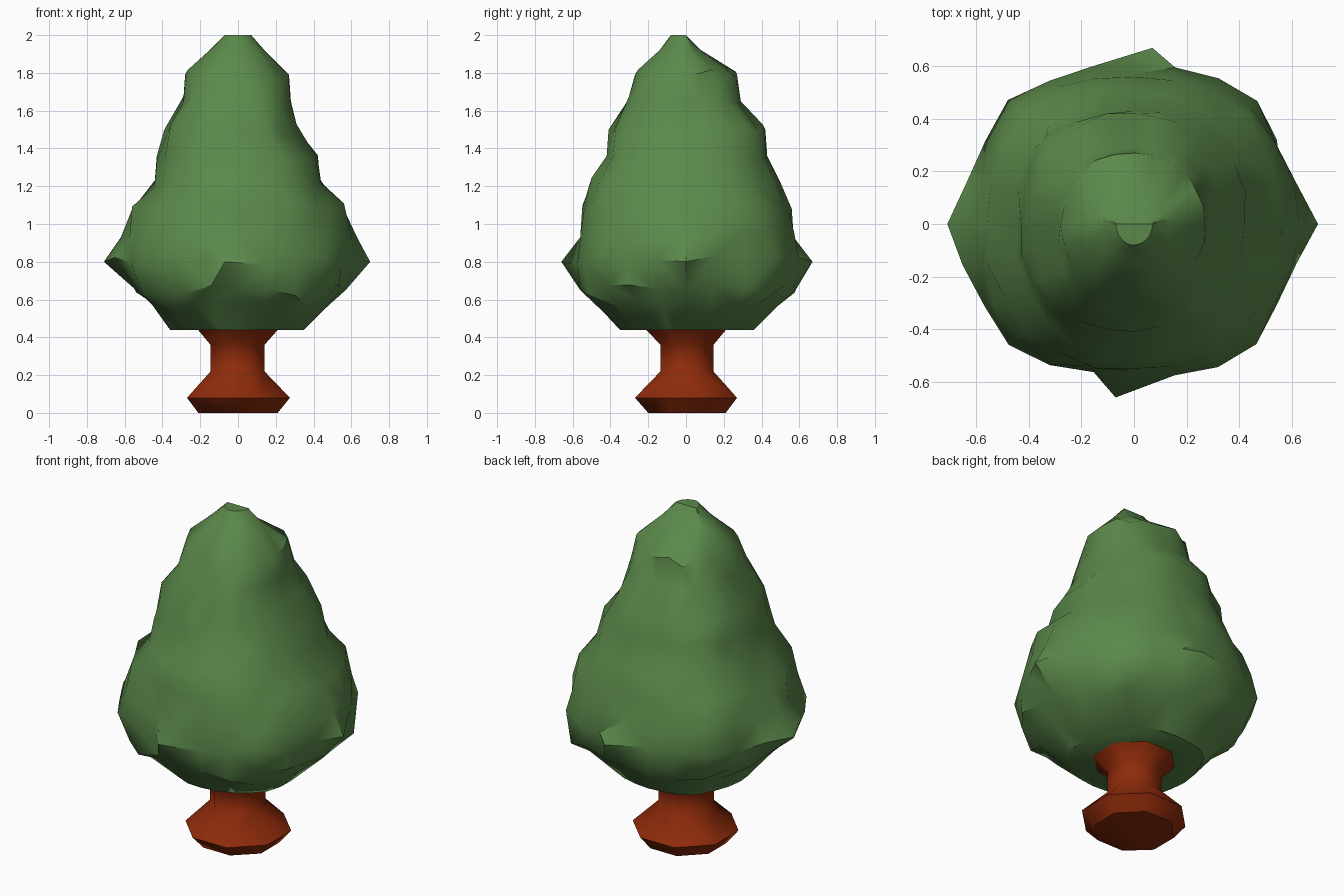
import bpy, bmesh, math, random

if "Cube" in bpy.data.objects:
    bpy.data.objects.remove(bpy.data.objects["Cube"])

random.seed(11)


def material(name, rgb):
    m = bpy.data.materials.new(name)
    m.diffuse_color = (*rgb, 1)
    m.use_nodes = True
    m.node_tree.nodes["Principled BSDF"].inputs["Base Color"].default_value = m.diffuse_color
    return m


def loft(name, rows, segs, mat, jitter, angle):
    """Closed stack of rounded-square rings:
    z, x min, x max, y min, y max, exponent, x spike, y spike."""
    bm = bmesh.new()
    rings = []
    for z, x0, x1, y0, y1, e, sx, sy in rows:
        ring = []
        for i in range(segs):
            a = 2 * math.pi * (i + 0.5 * (segs == 8)) / segs
            c, s = math.cos(a), math.sin(a)
            k = (abs(c) ** e + abs(s) ** e) ** (-1 / e)
            if segs == 8:
                k /= math.cos(math.pi / 8)
            px = (x1 if c > 0 else -x0) * k * c
            py = (y1 if s > 0 else -y0) * k * s
            # local outward spikes on the four sides
            px += math.copysign(sx * abs(c) ** 25, c)
            py += math.copysign(sy * abs(s) ** 60, s)
            if abs(s) > 0.99:
                px += 0.07 * s * (sy > 0)
            cardinal = i % (segs // 4) == 0
            free = 0 if cardinal else jitter
            j = random.uniform(-free, free * 0.8)
            dz = random.uniform(-free, free) if 0.5 < z < 1.9 else 0
            ring.append(bm.verts.new((px * (1 + j), py * (1 + j), z + dz)))
        rings.append(ring)
    for a, b in zip(rings, rings[1:]):
        for i in range(segs):
            n = (i + 1) % segs
            bm.faces.new((a[i], a[n], b[n], b[i]))
    bm.faces.new(rings[0][::-1])
    bm.faces.new(rings[-1])
    # varied diagonals give the chiselled look
    quads = [f for f in bm.faces if len(f.verts) == 4]
    bmesh.ops.triangulate(bm, faces=quads, quad_method='SHORT_EDGE')
    me = bpy.data.meshes.new(name)
    bm.to_mesh(me)
    bm.free()
    me.materials.append(mat)
    ob = bpy.data.objects.new(name, me)
    bpy.context.collection.objects.link(ob)
    bpy.ops.object.select_all(action='DESELECT')
    ob.select_set(True)
    bpy.context.view_layer.objects.active = ob
    bpy.ops.object.shade_smooth_by_angle(angle=math.radians(angle))
    return ob


green = material("leaf green", (0.105, 0.25, 0.07))
brown = material("bark red brown", (0.27, 0.024, 0.003))

# Trunk: flared foot, narrow waist, flared neck
loft("trunk", [
    (0.00, -0.21, 0.21, -0.20, 0.21, 2, 0, 0),
    (0.08, -0.27, 0.275, -0.27, 0.27, 2, 0, 0),
    (0.22, -0.145, 0.14, -0.135, 0.145, 2, 0, 0),
    (0.36, -0.145, 0.14, -0.135, 0.145, 2, 0, 0),
    (0.45, -0.22, 0.22, -0.22, 0.22, 2, 0, 0),
], 8, brown, 0, 50)

# Foliage: lumpy cone with upright lower walls and side spikes
loft("foliage", [
    (0.44, -0.36, 0.35, -0.35, 0.36, 2.3, 0, 0),
    (0.58, -0.46, 0.48, -0.48, 0.50, 2.7, 0, 0),
    (0.65, -0.54, 0.57, -0.56, 0.58, 2.9, 0, 0),
    (0.80, -0.59, 0.58, -0.57, 0.58, 3.1, 0.12, 0.09),
    (0.93, -0.57, 0.58, -0.56, 0.57, 2.8, 0.05, 0),
    (1.08, -0.56, 0.56, -0.55, 0.56, 2.3, 0, 0),
    (1.22, -0.44, 0.44, -0.50, 0.50, 2.5, 0, 0),
    (1.36, -0.43, 0.42, -0.42, 0.43, 2.6, 0, 0),
    (1.50, -0.39, 0.31, -0.41, 0.42, 2.4, 0, 0),
    (1.65, -0.29, 0.28, -0.30, 0.29, 2.8, 0, 0),
    (1.79, -0.28, 0.27, -0.27, 0.27, 2.1, 0, 0),
    (1.92, -0.15, 0.14, -0.14, 0.08, 2.2, 0, 0),
    (2.00, -0.07, 0.07, -0.08, 0.0, 2.0, 0, 0),
], 24, green, 0.03, 42)
